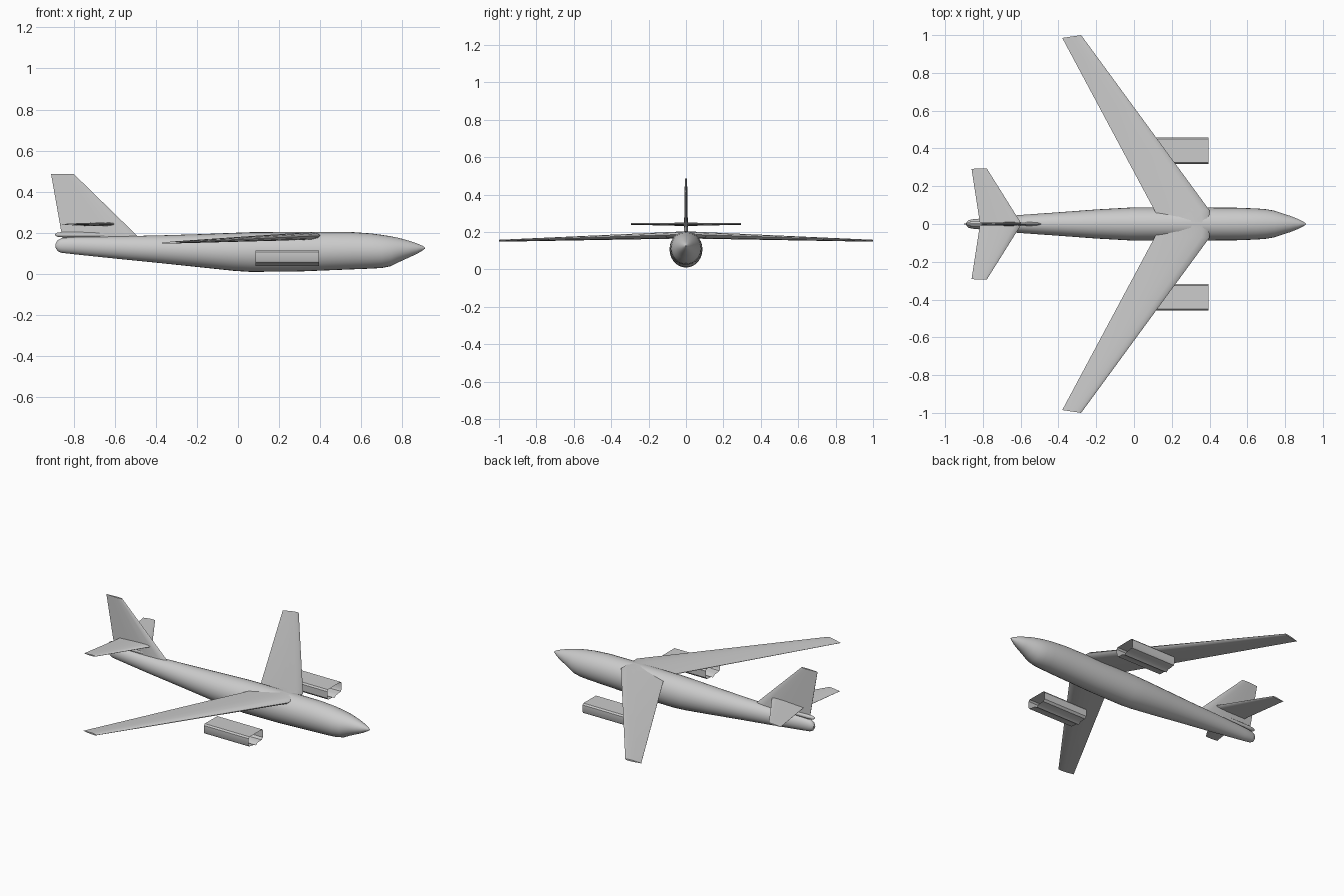
import bpy, bmesh
from math import sin, cos, pi, radians

if "Cube" in bpy.data.objects:
    bpy.data.objects.remove(bpy.data.objects["Cube"])


def loft(name, rings, caps=True, mirror=False, closed=True, angle=35):
    """Skin a list of equal-length point rings into one object."""
    bm = bmesh.new()
    vr = [[bm.verts.new(p) for p in r] for r in rings]
    n = len(vr[0])
    for a, b in zip(vr, vr[1:]):
        for i in range(n):
            j = (i + 1) % n
            bm.faces.new((a[i], a[j], b[j], b[i]))
    if caps:
        bm.faces.new(vr[0])
        bm.faces.new(vr[-1])
    bmesh.ops.recalc_face_normals(bm, faces=bm.faces)
    me = bpy.data.meshes.new(name)
    bm.to_mesh(me)
    bm.free()
    ob = bpy.data.objects.new(name, me)
    bpy.context.collection.objects.link(ob)
    if mirror:
        m = ob.modifiers.new("Mirror", 'MIRROR')
        m.use_axis = (False, True, False)
        m.merge_threshold = 0.0001
    bpy.ops.object.select_all(action='DESELECT')
    ob.select_set(True)
    bpy.context.view_layer.objects.active = ob
    bpy.ops.object.shade_smooth_by_angle(angle=radians(angle))
    return ob


def body(name, stations, sides=28):
    """Elliptical body along x; each station is x, bottom, top, half width."""
    rings = []
    for x, lo, hi, w in stations:
        c, h = (lo + hi) / 2, (hi - lo) / 2
        rings.append([(x, w * cos(2 * pi * i / sides), c + h * sin(2 * pi * i / sides))
                      for i in range(sides)])
    return loft(name, rings)


# chord fraction, thickness fraction
FOIL = [(0, 0), (.04, .28), (.15, .45), (.35, .5), (.65, .32), (1, .04),
        (1, -.04), (.65, -.32), (.35, -.5), (.15, -.45), (.04, -.28)]


def foil(le, te, thick, vertical=False):
    """Aerofoil ring between leading and trailing edge points."""
    ring = []
    for t, h in FOIL:
        x, y, z = (a + (b - a) * t for a, b in zip(le, te))
        ring.append((x, y + h * thick, z) if vertical else (x, y, z + h * thick))
    return ring


# Fuselage
body("fuselage", [
    (-.888, .128, .148, .009), (-.878, .111, .164, .019), (-.86, .103, .174, .024),
    (-.80, .096, .179, .030), (-.60, .075, .183, .048), (-.40, .055, .187, .062),
    (-.20, .034, .193, .077), (-.02, .015, .200, .087), (.06, .010, .203, .088),
    (.30, .012, .205, .088), (.55, .022, .204, .086), (.65, .026, .197, .082),
    (.70, .029, .190, .078), (.745, .038, .183, .070), (.78, .056, .176, .058),
    (.83, .079, .162, .042), (.87, .097, .149, .026), (.90, .115, .136, .010),
    (.91, .123, .128, .003)])

# Small streamlined fairing above the tail
body("tail_fairing", [
    (-.89, .188, .194, .003), (-.88, .181, .201, .010), (-.85, .178, .205, .014),
    (-.70, .178, .204, .014), (-.55, .184, .194, .004)], 12)

# Swept wings
loft("wings", [
    foil((.40, 0, .189), (.14, 0, .182), .036),
    foil((.40, .072, .186), (.115, .06, .176), .036),
    foil((-.28, 1.0, .155), (-.38, .985, .150), .010)], mirror=True)
bpy.context.object.data.name = "wings"

# Tail fin
loft("tail_fin", [
    foil((-.48, 0, .175), (-.855, 0, .175), .022, True),
    foil((-.80, 0, .487), (-.91, 0, .487), .012, True)])

# Tailplane
loft("tailplane", [
    foil((-.595, 0, .243), (-.815, 0, .238), .018),
    foil((-.78, .295, .244), (-.86, .292, .241), .008)], mirror=True)

# Open-ended engine pods with a keel below
POD = [(.318, .104), (.325, .114), (.45, .115), (.458, .106), (.459, .066), (.452, .055),
       (.425, .051), (.405, .049), (.387, .038), (.369, .049), (.330, .050), (.319, .062)]
loft("engine_pods", [[(x, y, z) for y, z in POD] for x in (.085, .395)],
     caps=False, mirror=True)
